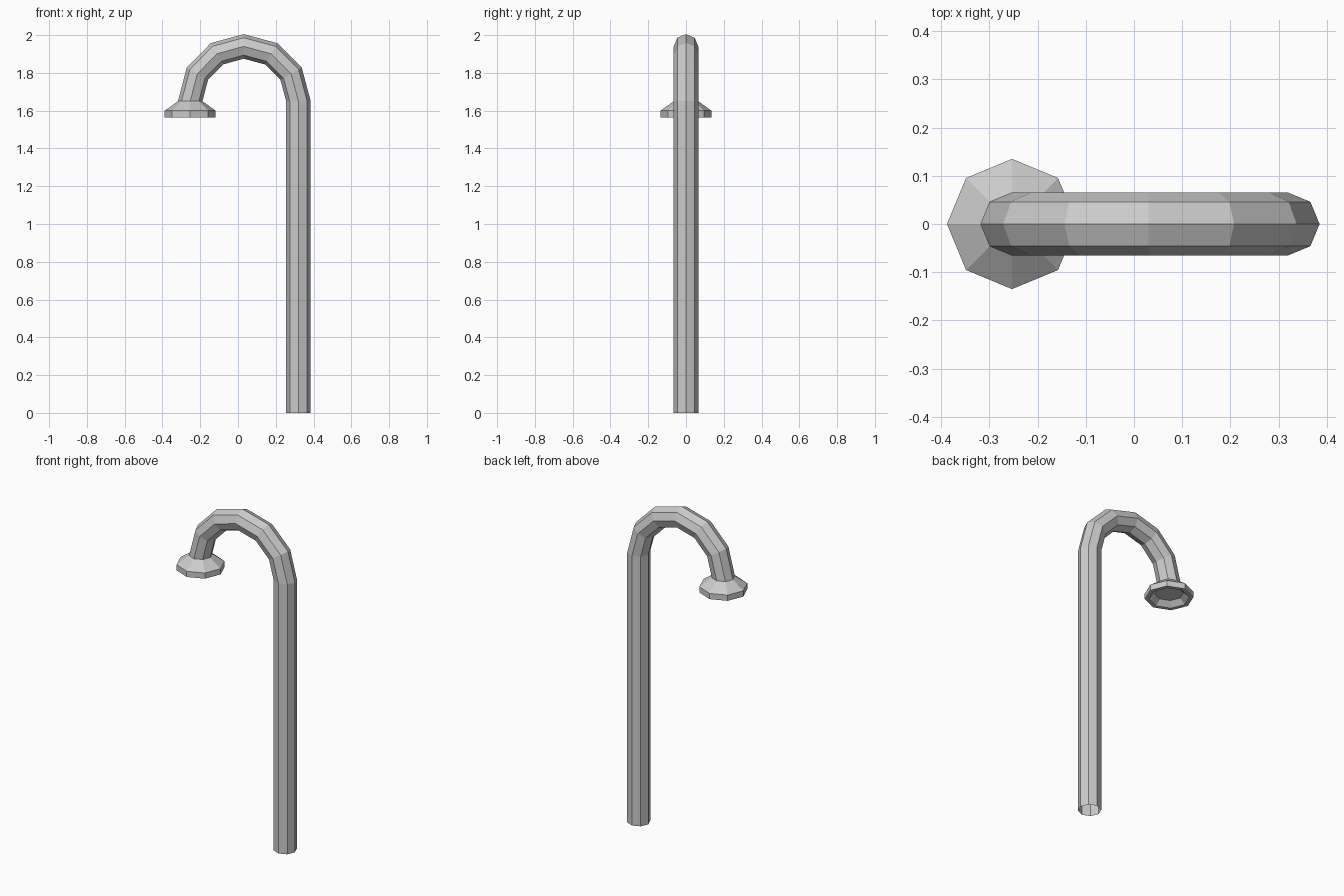
import bpy
import bmesh
from math import cos, sin, pi
from mathutils import Vector

if "Cube" in bpy.data.objects:
    bpy.data.objects.remove(bpy.data.objects["Cube"], do_unlink=True)

SIDES = 8
PIPE_R = 0.065
BEND_R = 0.29
BEND_X, BEND_Z = 0.03, 1.65
HEAD_X = -0.253

GREY = (0.6, 0.6, 0.6, 1)
metal = bpy.data.materials.new("grey metal")
metal.use_nodes = True
metal.diffuse_color = GREY
metal.node_tree.nodes["Principled BSDF"].inputs["Base Color"].default_value = GREY


def ring(centre, outward, radius):
    """Octagon spanned by the outward direction and the y axis."""
    side = Vector((0, 1, 0))
    return [centre + radius * (cos(a) * outward + sin(a) * side)
            for a in (2 * pi * i / SIDES for i in range(SIDES))]


def loft(name, rings, cap_end=False):
    """Flat-shaded skin through successive rings."""
    bm = bmesh.new()
    loops = [[bm.verts.new(p) for p in r] for r in rings]
    for low, high in zip(loops, loops[1:]):
        for i in range(SIDES):
            j = (i + 1) % SIDES
            bm.faces.new((low[i], low[j], high[j], high[i]))
    if cap_end:
        bm.faces.new(loops[-1])
    mesh = bpy.data.meshes.new(name)
    bm.to_mesh(mesh)
    bm.free()
    mesh.materials.append(metal)
    obj = bpy.data.objects.new(name, mesh)
    bpy.context.collection.objects.link(obj)
    return obj


# Upright pipe with a six-segment bend, open at the foot
X = Vector((1, 0, 0))
pipe_rings = [ring(Vector((BEND_X + BEND_R, 0, 0)), X, PIPE_R)]
for step in range(7):
    a = pi * step / 6
    outward = Vector((cos(a), 0, sin(a)))
    squeeze = 0.976 if step > 3 else 1
    centre = Vector((BEND_X + BEND_R * squeeze * cos(a), 0, BEND_Z + BEND_R * sin(a)))
    pipe_rings.append(ring(centre, outward, PIPE_R))
pipe = loft("curved_pipe", pipe_rings)
pipe.data.flip_normals()

# Flared head: sloped top, short wall, flat rim and recessed underside
profile = [(PIPE_R, 1.65), (0.135, 1.60), (0.135, 1.565),
           (0.112, 1.565), (0.08, 1.595)]
head = loft("shower_head",
            [ring(Vector((HEAD_X, 0, z)), X, r) for r, z in profile], True)

# Consistent outward normals
for obj in (pipe, head):
    bm = bmesh.new()
    bm.from_mesh(obj.data)
    bmesh.ops.recalc_face_normals(bm, faces=bm.faces)
    bm.to_mesh(obj.data)
    bm.free()
